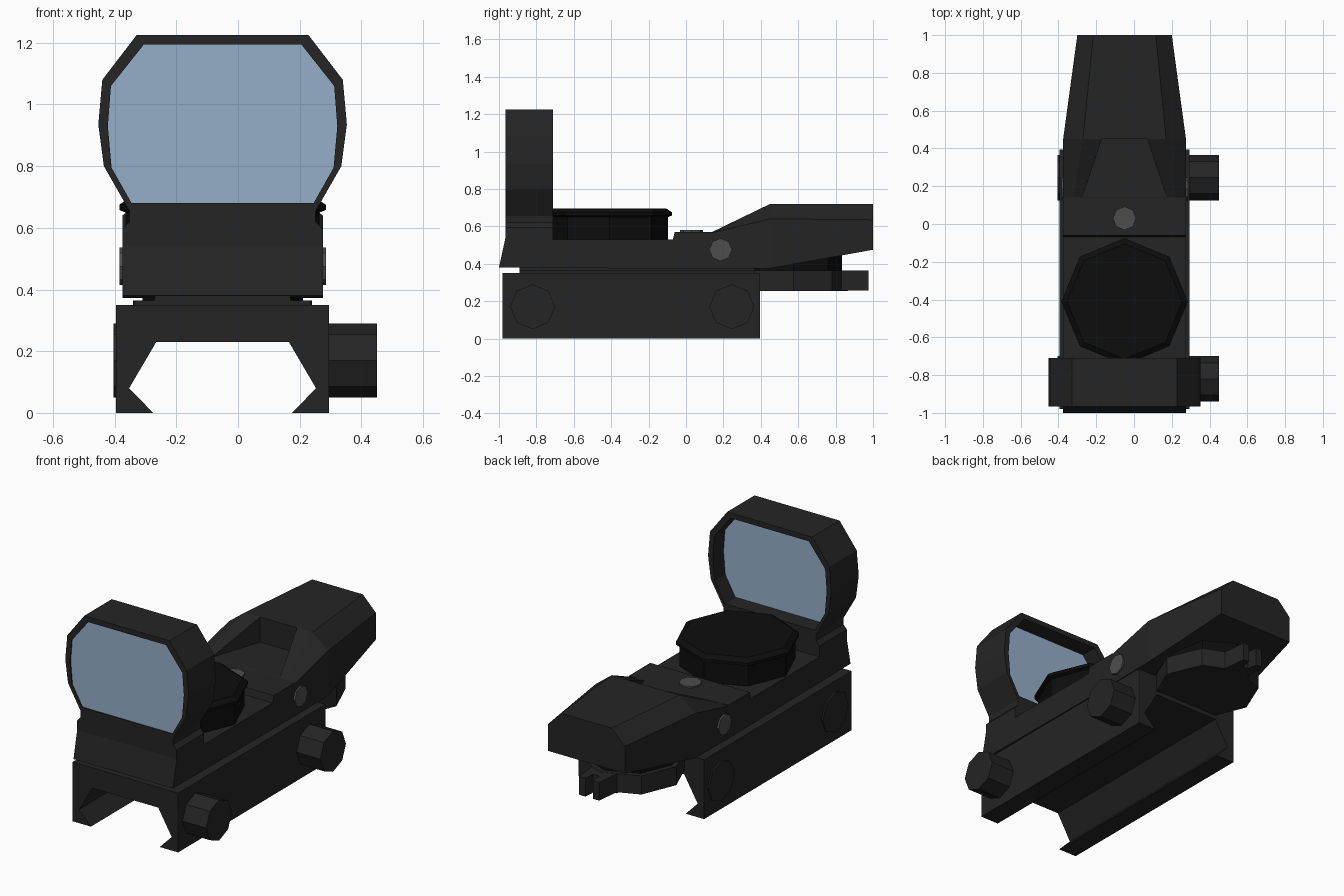
import bpy, bmesh, math
from mathutils import Vector

if "Cube" in bpy.data.objects:
    bpy.data.objects.remove(bpy.data.objects["Cube"])

CX = -0.05  # symmetry plane of the sight


def material(name, rgb):
    m = bpy.data.materials.new(name)
    m.diffuse_color = (*rgb, 1)
    m.use_nodes = True
    m.node_tree.nodes["Principled BSDF"].inputs["Base Color"].default_value = m.diffuse_color
    return m


BLACK = material("black_metal", (0.018, 0.018, 0.018))
DARK = material("dark_rubber", (0.004, 0.004, 0.004))
STEEL = material("screw_grey", (0.075, 0.075, 0.075))
GLASS = material("blue_glass", (0.30, 0.43, 0.58))


def loft(name, rings, mat=BLACK):
    """Closed solid through rings that have equal point counts."""
    bm = bmesh.new()
    vs = [[bm.verts.new(p) for p in r] for r in rings]
    n = len(vs[0])
    for a, b in zip(vs, vs[1:]):
        for i in range(n):
            j = (i + 1) % n
            bm.faces.new((a[i], a[j], b[j], b[i]))
    bm.faces.new(vs[0])
    bm.faces.new(vs[-1])
    bmesh.ops.recalc_face_normals(bm, faces=bm.faces)
    me = bpy.data.meshes.new(name)
    bm.to_mesh(me)
    bm.free()
    ob = bpy.data.objects.new(name, me)
    bpy.context.collection.objects.link(ob)
    me.materials.append(mat)
    return ob


def mirrored(half):
    """Half outline of (u, v) points -> full outline around CX."""
    return [(CX + u, v) for u, v in half] + [(CX - u, v) for u, v in reversed(half)]


def prism_y(name, half, y0, y1, mat=BLACK):
    return loft(name, [[(x, y, z) for x, z in mirrored(half)] for y in (y0, y1)], mat)


def box(name, half, y0, y1, z0, z1, mat=BLACK):
    return prism_y(name, [(half, z0), (half, z1)], y0, y1, mat)


def turned(name, centre, axis, steps, n=8, mat=BLACK):
    """Faceted turned part: steps are (distance along axis, radius)."""
    rings = []
    for d, r in steps:
        ring = []
        for i in range(n):
            a = 2 * math.pi * i / n
            c, s = r * math.cos(a), r * math.sin(a)
            ring.append(Vector(centre) + Vector((d, c, s) if axis == "x" else (c, s, d)))
        rings.append(ring)
    return loft(name, rings, mat)


def cut(ob, cutter):
    m = ob.modifiers.new("cut", "BOOLEAN")
    m.operation = "DIFFERENCE"
    m.object = cutter
    m.solver = "EXACT"
    bpy.context.view_layer.objects.active = ob
    bpy.ops.object.modifier_apply(modifier=m.name)
    bpy.data.objects.remove(cutter)


# Rail clamp with dovetail channel
prism_y("rail_clamp", [(0.215, 0.23), (0.303, 0.08), (0.225, 0), (0.345, 0), (0.345, 0.35)],
        -0.98, 0.395)

# Clamp knobs on the right, bolt heads on the left
for label, y in (("front", -0.82), ("rear", 0.245)):
    turned(label + "_clamp_knob", (0, y, 0.17), "x", [(0.28, 0.12), (0.45, 0.12)])
    turned(label + "_bolt_head", (0, y, 0.17), "x", [(-0.404, 0.12), (-0.38, 0.12)])

# Spacers between clamp and body
box("wide_spacer", 0.285, -0.89, 0.37, 0.34, 0.365)
box("narrow_spacer", 0.22, -0.89, 0.37, 0.345, 0.385)

# Main body, side profile extruded across
side = [(-1.0, 0.38), (-0.965, 0.54), (-0.71, 0.54), (-0.71, 0.53), (-0.07, 0.53),
        (-0.06, 0.57), (0.14, 0.57), (0.14, 0.372)]
loft("main_body", [[(CX + s * 0.325, y, z) for y, z in side] for s in (-1, 1)])

# Rear hood: tapered, chamfered, with a pocket in its front ramp
sections = [(0.14, 0.372, 0.325, 0.565, 0.27, 0.57),
            (0.45, 0.375, 0.325, 0.64, 0.22, 0.72),
            (1.0, 0.475, 0.25, 0.635, 0.165, 0.72)]
hood = loft("rear_hood", [[(x, y, z) for x, z in mirrored([(w, zb), (w, zc), (t, zt)])]
                          for y, zb, w, zc, t, zt in sections])
pocket = mirrored([(0.12, 0.45), (0.25, 0.06)])
cut(hood, loft("pocket_cutter", [[(x, y, z) for x, y in pocket] for z in (0.572, 0.9)]))

# Lens frame and glass
frame = prism_y("lens_frame", [(0.325, 0.53), (0.325, 0.595), (0.302, 0.62), (0.302, 0.655),
                               (0.385, 0.8), (0.403, 0.935), (0.39, 1.08), (0.278, 1.226)],
                -0.965, -0.71)
opening = [(0.295, 0.68), (0.36, 0.795), (0.372, 0.93), (0.362, 1.06), (0.255, 1.195)]
cut(frame, prism_y("opening_cutter", opening, -1.1, -0.6))
prism_y("lens_glass", opening, -0.958, -0.81, GLASS)

# Brightness dial on top of the body
turned("brightness_dial", (CX, -0.41, 0), "z",
       [(0.52, 0.315), (0.65, 0.315), (0.658, 0.335), (0.675, 0.335), (0.695, 0.305)], mat=DARK)

# Adjustment screws: top and both sides
turned("top_screw", (CX, 0.03, 0), "z", [(0.56, 0.062), (0.58, 0.062)], mat=STEEL)
for label, s in (("right", 1), ("left", -1)):
    turned(label + "_screw", (CX, 0.185, 0.475), "x",
           [(s * 0.31, 0.061), (s * 0.335, 0.061)], mat=STEEL)

# Rotary switch under the hood with a two-pronged thumb tab
turned("switch_hub", (CX, 0.575, 0), "z", [(0.36, 0.26), (0.46, 0.26)], mat=DARK)
turned("switch_disc", (CX, 0.575, 0), "z", [(0.255, 0.29), (0.365, 0.29)])
tab = [(0.085, 0.8), (0.065, 0.975), (0.025, 0.975), (0.02, 0.91)]
loft("switch_tab", [[(x, y, z) for x, y in mirrored(tab)] for z in (0.256, 0.364)])
